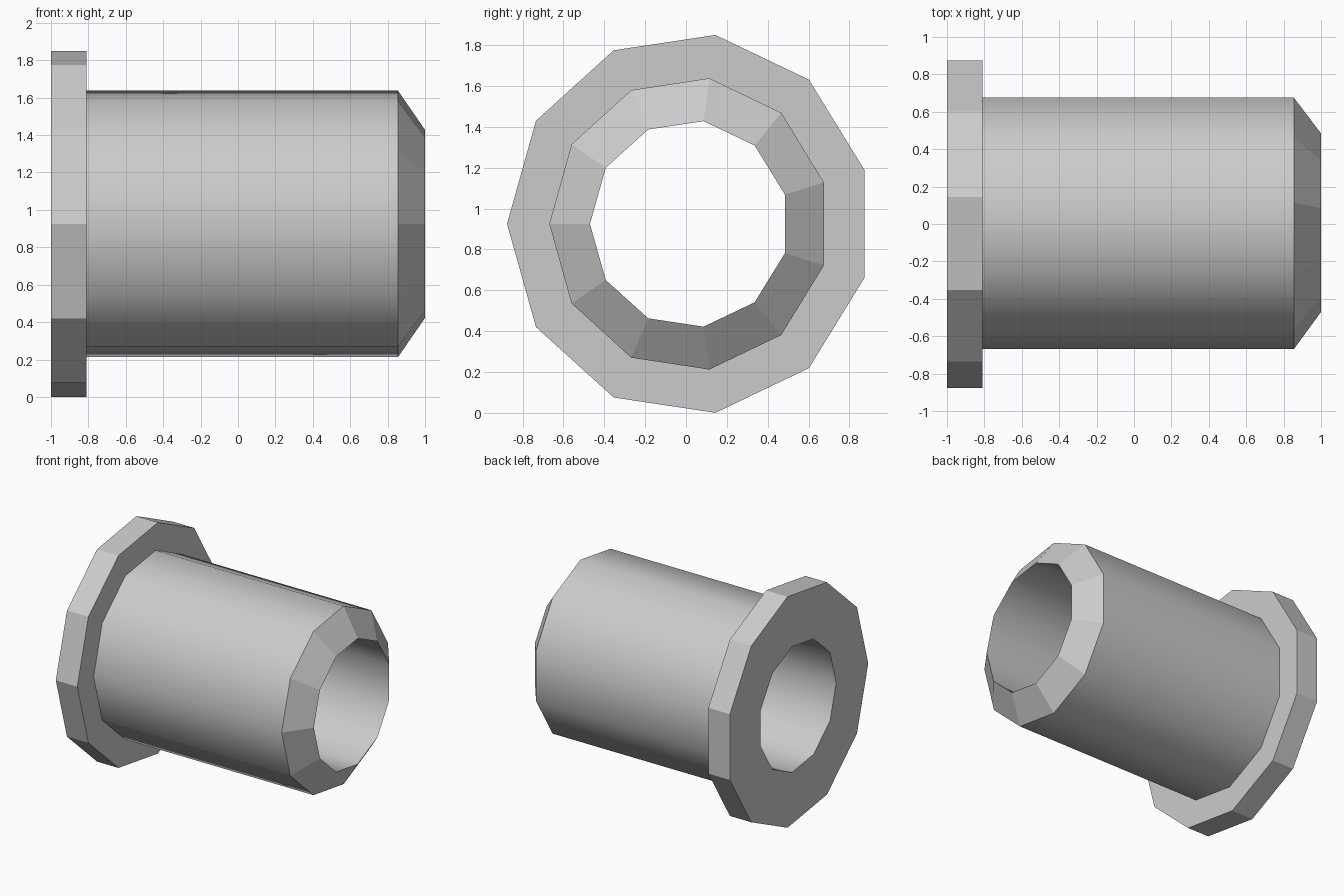
import bpy, bmesh, math

cube = bpy.data.objects.get("Cube")
if cube:
    bpy.data.objects.remove(cube, do_unlink=True)

SIDES = 11
CENTRE_Y, CENTRE_Z = 0.017, 0.925

grey = bpy.data.materials.new("plain grey")
grey.use_nodes = True
colour = (0.6, 0.6, 0.6, 1)
grey.diffuse_color = colour
grey.node_tree.nodes["Principled BSDF"].inputs["Base Color"].default_value = colour

# Ring sections along the x axis: position, half width in y, half height in z
SECTIONS = [
    (-1.0, 0.487, 0.508),   # bore mouth in the flange
    (-1.0, 0.893, 0.934),   # flange outer edge
    (-0.81, 0.893, 0.934),  # flange inner edge
    (-0.81, 0.686, 0.72),   # barrel root
    (0.855, 0.686, 0.72),   # barrel end
    (1.0, 0.487, 0.508),    # chamfer tip
]
SMOOTH_BANDS = {3, 5}       # barrel wall and bore wall


def ring(bm, x, ry, rz):
    angles = [math.pi + 2 * math.pi * i / SIDES for i in range(SIDES)]
    return [bm.verts.new((x, CENTRE_Y + ry * math.cos(a), CENTRE_Z + rz * math.sin(a)))
            for a in angles]


# Flanged bushing: closed ring of sections, giving flange, barrel, chamfer and bore
bm = bmesh.new()
rings = [ring(bm, *s) for s in SECTIONS]
for band, lower in enumerate(rings):
    upper = rings[(band + 1) % len(rings)]
    for i in range(SIDES):
        j = (i + 1) % SIDES
        face = bm.faces.new((lower[i], lower[j], upper[j], upper[i]))
        face.smooth = band in SMOOTH_BANDS
bmesh.ops.recalc_face_normals(bm, faces=bm.faces)

# Keep every ring edge crisp
for r in rings:
    for i in range(SIDES):
        bm.edges.get((r[i], r[(i + 1) % SIDES])).smooth = False

mesh = bpy.data.meshes.new("flanged_bushing")
bm.to_mesh(mesh)
bm.free()
mesh.materials.append(grey)
bushing = bpy.data.objects.new("flanged_bushing", mesh)
bpy.context.collection.objects.link(bushing)
